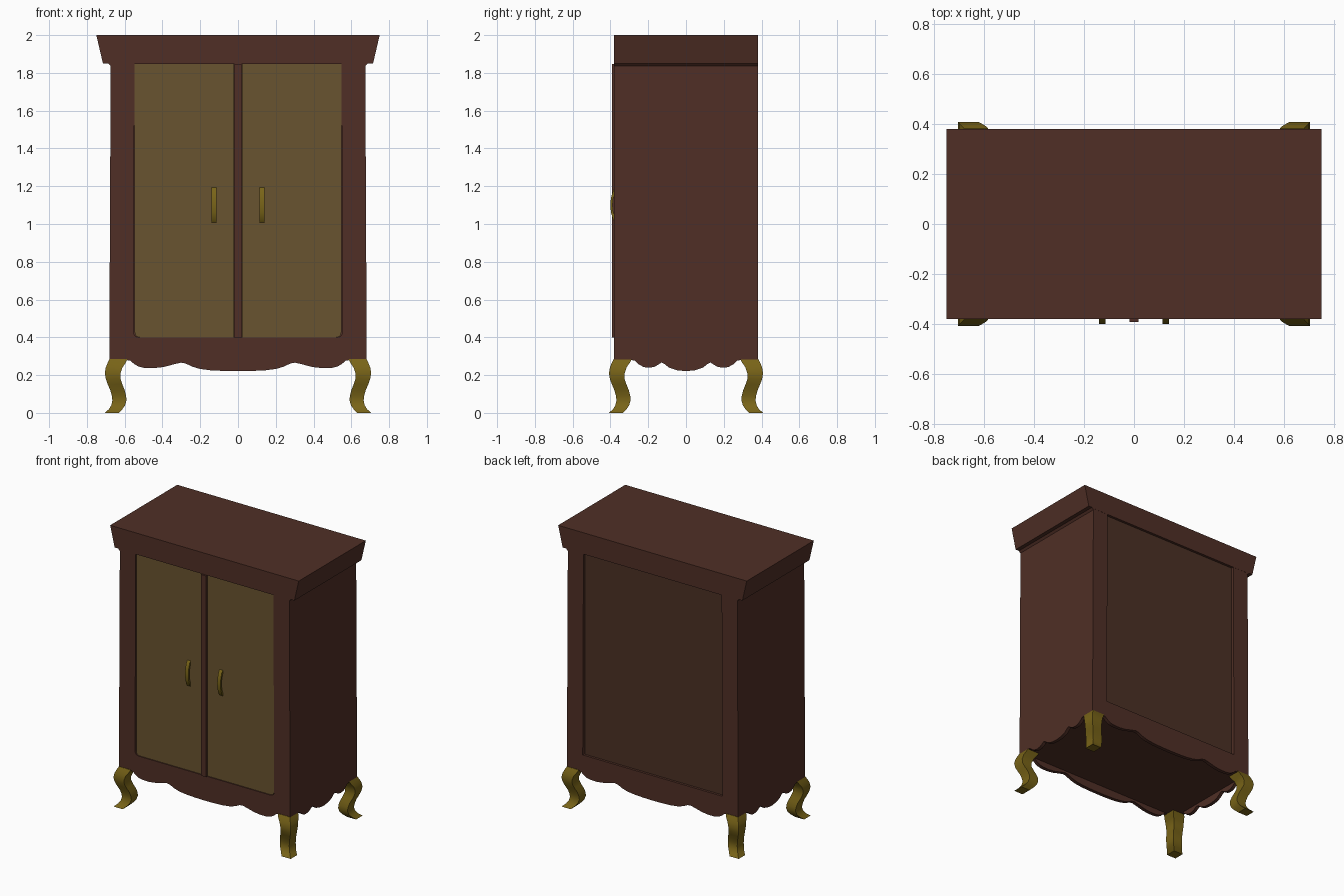
import bpy, bmesh
from mathutils import Matrix

if "Cube" in bpy.data.objects:
    bpy.data.objects.remove(bpy.data.objects["Cube"])


def material(name, r, g, b):
    m = bpy.data.materials.new(name)
    m.diffuse_color = (r, g, b, 1)
    m.use_nodes = True
    m.node_tree.nodes["Principled BSDF"].inputs["Base Color"].default_value = m.diffuse_color
    return m


WOOD = material("dark_wood", 0.08, 0.028, 0.019)
PANEL = material("back_wood", 0.07, 0.03, 0.018)
DOOR = material("door_wood", 0.141, 0.087, 0.029)
GOLD = material("aged_gold", 0.19, 0.127, 0.009)
FRONT = Matrix(((1, 0, 0), (0, 0, -1), (0, 1, 0))).to_4x4()   # profile in x, z
SIDE = Matrix(((0, 0, 1), (1, 0, 0), (0, 1, 0))).to_4x4()     # profile in y, z


def finish(name, bm, mat, smooth=False):
    bmesh.ops.remove_doubles(bm, verts=bm.verts, dist=1e-5)
    bmesh.ops.recalc_face_normals(bm, faces=bm.faces)
    me = bpy.data.meshes.new(name)
    bm.to_mesh(me)
    bm.free()
    me.materials.append(mat)
    ob = bpy.data.objects.new(name, me)
    bpy.context.collection.objects.link(ob)
    bpy.ops.object.select_all(action='DESELECT')
    ob.select_set(True)
    bpy.context.view_layer.objects.active = ob
    if smooth:
        bpy.ops.object.shade_smooth_by_angle(angle=0.7)
    else:
        bpy.ops.object.shade_flat()
    return ob


def plate(name, loops, a, b, mat, frame=FRONT, taper=0.0, smooth=False):
    """Flat outline with optional holes, extruded from a to b across its plane."""
    cu = bpy.data.curves.new(name, 'CURVE')
    cu.dimensions, cu.fill_mode, cu.extrude = '2D', 'BOTH', abs(b - a) / 2
    for loop in loops:
        s = cu.splines.new('POLY')
        s.points.add(len(loop) - 1)
        for p, (u, v) in zip(s.points, loop):
            p.co = (u, v, 0, 1)
        s.use_cyclic_u = True
    tmp = bpy.data.objects.new(name + "_outline", cu)
    bm = bmesh.new()
    me = bpy.data.meshes.new_from_object(tmp)
    bm.from_mesh(me)
    bpy.data.objects.remove(tmp)
    bpy.data.meshes.remove(me)
    bmesh.ops.transform(bm, matrix=frame, verts=bm.verts)
    mid = (a + b) / 2
    for v in bm.verts:
        if frame is FRONT:
            v.co.y += mid
        else:
            v.co.x += mid
        v.co.x *= 1 + taper * (1.85 - v.co.z)
    return finish(name, bm, mat, smooth)


def box(name, x0, x1, y0, y1, z0, z1, mat):
    return plate(name, [[(x0, z0), (x1, z0), (x1, z1), (x0, z1)]], y0, y1, mat)


def mirrored(half):
    """Half outline ending on the centre line -> full outline."""
    return half + [(-u, v) for u, v in reversed(half[:-1])]


# carcass core, kept behind the frames
box("carcass", -0.66, 0.66, -0.355, 0.355, 0.28, 1.85, WOOD)

# front and back frames with scalloped aprons
front_scallop = mirrored([
    (-0.59, 0.28), (-0.565, 0.277), (-0.545, 0.26), (-0.52, 0.245), (-0.49, 0.238),
    (-0.44, 0.237), (-0.39, 0.243), (-0.34, 0.256), (-0.30, 0.266), (-0.275, 0.262),
    (-0.24, 0.245), (-0.20, 0.233), (-0.14, 0.225), (-0.07, 0.222), (0, 0.221)])
outline = [(-0.673, 1.85), (-0.673, 0.28)] + front_scallop + [(0.673, 0.28), (0.673, 1.85)]
opening = mirrored([(-0.548, 1.846), (-0.548, 0.44), (-0.546, 0.418), (-0.538, 0.405),
                    (-0.52, 0.4), (0, 0.4)])
back_opening = [(-0.55, 1.846), (-0.55, 0.4), (0.55, 0.4), (0.55, 1.846)]
plate("front_frame", [outline, opening], -0.38, -0.355, WOOD, taper=0.007, smooth=True)
plate("back_frame", [outline, back_opening], 0.355, 0.38, WOOD, taper=0.007, smooth=True)
box("back_panel", -0.55, 0.55, 0.35, 0.363, 0.4, 1.846, PANEL)

# side panels with scalloped aprons
side_scallop = mirrored([
    (-0.29, 0.28), (-0.27, 0.276), (-0.25, 0.257), (-0.225, 0.243), (-0.20, 0.239),
    (-0.17, 0.243), (-0.145, 0.256), (-0.13, 0.267), (-0.115, 0.26), (-0.09, 0.24),
    (-0.05, 0.226), (0, 0.221)])
side = [(-0.38, 1.85), (-0.38, 0.28)] + side_scallop + [(0.38, 0.28), (0.38, 1.85)]
for tag, s in (("left", -1), ("right", 1)):
    plate(tag + "_side_panel", [side], s * 0.65, s * 0.674, WOOD, SIDE, 0.007, True)

# flared cornice
plate("cornice", [mirrored([(-0.75, 2.0), (-0.715, 1.85), (-0.687, 1.85),
                            (-0.673, 1.835), (-0.66, 1.846), (0, 1.846)])],
      -0.381, 0.381, WOOD)

# doors, centre strip and bowed handles
half_door = [(-0.02, 1.846)] + opening[:5] + [(-0.02, 0.4)]
bow = [(-0.365, 1.0), (-0.385, 1.02), (-0.397, 1.06), (-0.401, 1.1),
       (-0.397, 1.14), (-0.385, 1.18), (-0.365, 1.2)]
inner = [(y + 0.012, 1.1 + (z - 1.1) * 0.9) for y, z in reversed(bow)]
for tag, s in (("left", -1), ("right", 1)):
    plate(tag + "_door", [[(-s * x, z) for x, z in half_door]], -0.373, -0.35, DOOR)
    x = s * 0.128
    plate(tag + "_handle", [bow + inner], x - 0.013, x + 0.013, GOLD, SIDE, smooth=True)
box("centre_strip", -0.019, 0.019, -0.393, -0.35, 0.4, 1.846, WOOD)

# cabriole legs: square section swept along a diagonal S curve (z, outer x, inner x)
LEG = [(0.285, 0.68, 0.585), (0.265, 0.69, 0.595), (0.24, 0.70, 0.612), (0.21, 0.705, 0.622),
       (0.18, 0.70, 0.622), (0.15, 0.689, 0.612), (0.12, 0.676, 0.6), (0.09, 0.668, 0.592),
       (0.065, 0.665, 0.591), (0.04, 0.671, 0.598), (0.02, 0.683, 0.612), (0.0, 0.705, 0.632)]
for ytag, sy in (("front", -1), ("back", 1)):
    for xtag, sx in (("left", -1), ("right", 1)):
        bm = bmesh.new()
        rings = []
        for z, o, i in LEG:
            rings.append([bm.verts.new((sx * x, sy * (y - 0.297), z))
                          for x, y in ((i, i), (o, i), (o, o), (i, o))])
        for p, q in zip(rings, rings[1:]):
            for k in range(4):
                j = (k + 1) % 4
                bm.faces.new((p[k], p[j], q[j], q[k]))
        bm.faces.new(rings[0])
        bm.faces.new(rings[-1])
        finish(f"{ytag}_{xtag}_leg", bm, GOLD, True)
